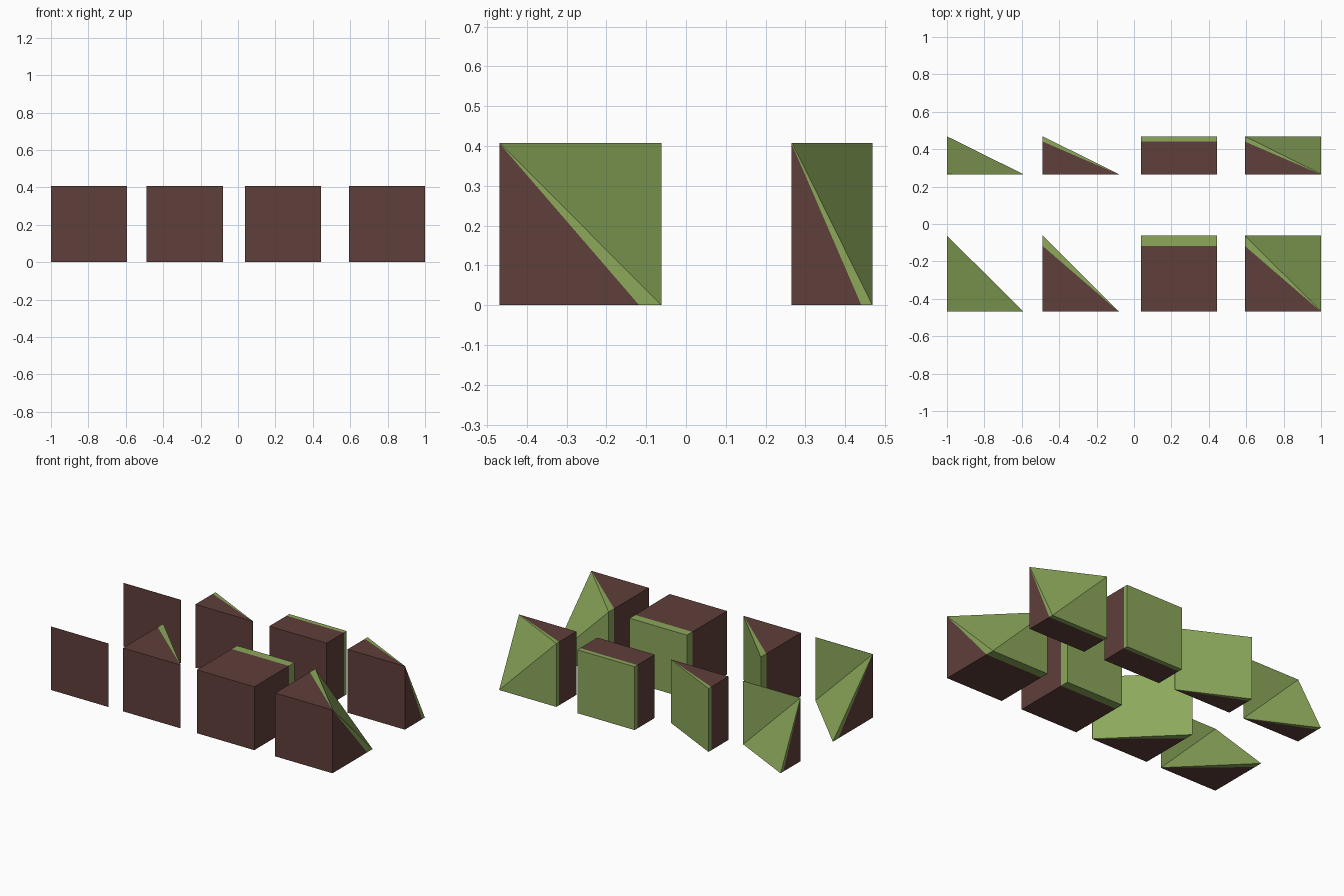
import bpy, bmesh

if "Cube" in bpy.data.objects:
    bpy.data.objects.remove(bpy.data.objects["Cube"])


def material(name, rgb):
    m = bpy.data.materials.new(name)
    m.diffuse_color = (*rgb, 1)
    m.use_nodes = True
    m.node_tree.nodes["Principled BSDF"].inputs["Base Color"].default_value = m.diffuse_color
    return m


DIRT = material("dirt", (0.117, 0.05, 0.043))
GRASS = material("grass", (0.262, 0.392, 0.105))
SIZE = 0.407      # block edge length
LAYER = 0.137     # grass thickness as a share of the block height
THIN = 0.002      # grass film at the feet of slopes


def terrain_block(name, x, y, height, corners):
    """Dirt block lying with its base at the front and its grass facing +y.
    corners: 1 (raised) or 0 (low), ordered around the base square."""
    bm = bmesh.new()
    cache = {}
    plan = [(0, 0), (SIZE, 0), (SIZE, SIZE), (0, SIZE)]

    def ring(levels):
        out = []
        for (px, pz), d in zip(plan, levels):
            key = (px, d, pz)
            if key not in cache:
                cache[key] = bm.verts.new((x + px, y + d, pz))
            out.append(cache[key])
        return out

    def face(verts, mat):
        verts = list(dict.fromkeys(verts))
        if len(verts) > 2:
            bm.faces.new(verts).material_index = mat

    base = ring([0] * 4)
    mid = ring([c * height * (1 - LAYER) for c in corners])
    top = ring([height if c else THIN for c in corners])

    # base, then dirt and grass bands round the sides
    face(base, 0)
    for i in range(4):
        j = (i + 1) % 4
        face([base[j], base[i], mid[i], mid[j]], 0)
        face([mid[j], mid[i], top[i], top[j]], 1)
    # grass surface, folded along the diagonal for corner pieces
    if sum(corners) % 2:
        face([top[0], top[3], top[1]], 1)
        face([top[1], top[3], top[2]], 1)
    else:
        face(top[::-1], 1)

    mesh = bpy.data.meshes.new(name)
    bm.to_mesh(mesh)
    bm.free()
    mesh.materials.append(DIRT)
    mesh.materials.append(GRASS)
    bpy.context.collection.objects.link(bpy.data.objects.new(name, mesh))


# four block shapes, each in a full-height and a half-height row
SHAPES = [
    ("outer_corner", -1.0, (1, 0, 0, 0)),
    ("slope", -0.488, (1, 0, 0, 1)),
    ("block", 0.037, (1, 1, 1, 1)),
    ("inner_corner", 0.593, (1, 1, 0, 1)),
]
for shape, x, corners in SHAPES:
    terrain_block("full_" + shape, x, -0.469, SIZE, corners)
    terrain_block("half_" + shape, x, 0.265, SIZE / 2, corners)
